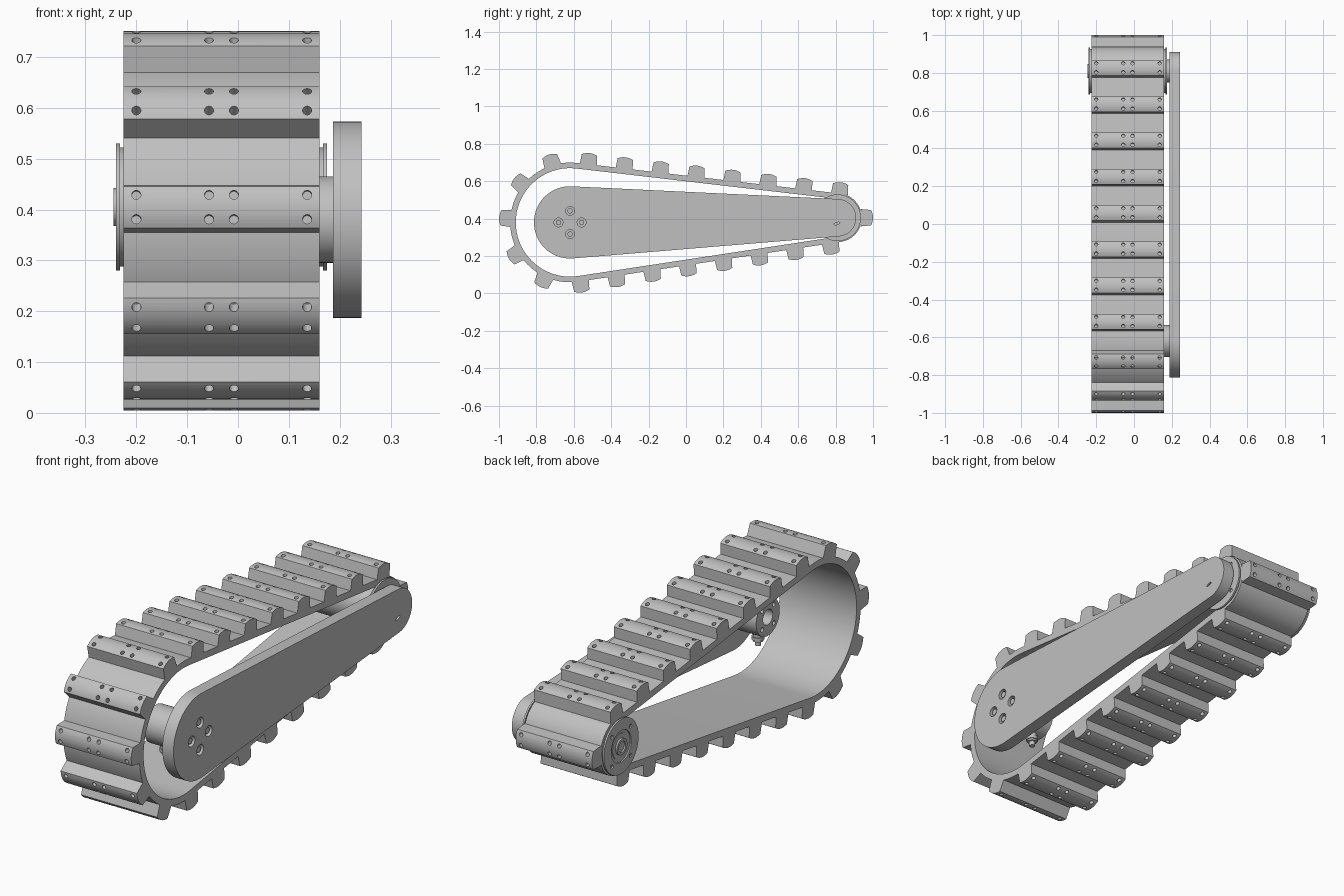
import bpy, bmesh, math
from mathutils import Matrix, Vector

old = bpy.data.objects.get("Cube")
if old:
    bpy.data.objects.remove(old, do_unlink=True)

grey = bpy.data.materials.new("plain grey")
grey.use_nodes = True
COLOR = (0.53, 0.53, 0.53, 1)
grey.diffuse_color = COLOR
grey.node_tree.nodes["Principled BSDF"].inputs["Base Color"].default_value = COLOR

BIG, SMALL = Vector((-0.62, 0.38)), Vector((0.81, 0.405))   # pulley centres (y, z)
X0, X1 = -0.225, 0.16                                       # belt width
BIG_R, SMALL_R = 0.32, 0.13


def polar(c, r, a):
    return Vector((c[0] + r * math.cos(a), c[1] + r * math.sin(a)))


def finish(name, bm):
    bmesh.ops.recalc_face_normals(bm, faces=bm.faces)
    mesh = bpy.data.meshes.new(name)
    bm.to_mesh(mesh)
    bm.free()
    return place(name, mesh)


def place(name, mesh):
    if not mesh.materials:
        mesh.materials.append(grey)
    mesh.shade_smooth()
    mesh.set_sharp_from_angle(angle=math.radians(30))
    ob = bpy.data.objects.new(name, mesh)
    bpy.context.collection.objects.link(ob)
    return ob


def add_prism(bm, pts, x0, x1):
    a = [bm.verts.new((x0, p[0], p[1])) for p in pts]
    b = [bm.verts.new((x1, p[0], p[1])) for p in pts]
    bm.faces.new(a)
    bm.faces.new(b[::-1])
    for i in range(len(pts)):
        j = (i + 1) % len(pts)
        bm.faces.new((a[i], b[i], b[j], a[j]))


def circle(c, r, n=48):
    return [polar(c, r, math.tau * i / n) for i in range(n)]


def prism(name, *parts):
    """One object from several (outline, x0, x1) solids."""
    bm = bmesh.new()
    for pts, x0, x1 in parts:
        add_prism(bm, pts, x0, x1)
    return finish(name, bm)


def cut(ob, cutter):
    """Subtract the cutter and bake the result."""
    mod = ob.modifiers.new("cut", 'BOOLEAN')
    mod.operation, mod.solver, mod.object = 'DIFFERENCE', 'EXACT', cutter
    cutter.hide_render = True
    deps = bpy.context.evaluated_depsgraph_get()
    mesh = bpy.data.meshes.new_from_object(ob.evaluated_get(deps))
    ob.modifiers.clear()
    ob.data = mesh
    bpy.data.objects.remove(cutter, do_unlink=True)
    mesh.shade_smooth()
    mesh.set_sharp_from_angle(angle=math.radians(30))
    return ob


def tangent_angles(R, r):
    d = SMALL - BIG
    tilt = math.atan2(d.y, d.x)
    spread = math.acos((R - r) / d.length)
    return tilt + spread, tilt - spread


def loop_outline(R, r, n=40):
    """Outline of a band stretched round both pulley centres."""
    up, down = tangent_angles(R, r)
    pts = [polar(SMALL, r, down + (up - down) * i / n) for i in range(n + 1)]
    span = math.tau + down - up
    return pts + [polar(BIG, R, up + span * i / n) for i in range(n + 1)]


# Belt: closed band with constant thickness
THICK = 0.03
outer = loop_outline(BIG_R, SMALL_R)
inner = loop_outline(BIG_R - THICK, SMALL_R - THICK)
bm = bmesh.new()
rings = [[bm.verts.new((x, p.x, p.y)) for p in pts]
         for pts, x in ((outer, X0), (outer, X1), (inner, X1), (inner, X0))]
for k in range(4):
    a, b = rings[k], rings[(k + 1) % 4]
    for i in range(len(a)):
        j = (i + 1) % len(a)
        bm.faces.new((a[i], b[i], b[j], a[j]))
finish("belt", bm)

# Cleat: tapered bar with a domed top, drilled with two rows of holes
dome = [(0.041 * t, 0.06 - 0.01 * t * t) for t in (i / 5 for i in range(-5, 6))]
cleat = prism("cleat", ([(-0.046, -0.004)] + dome + [(0.046, -0.004)], X0, X1))
bm = bmesh.new()
for x in (-0.2, -0.057, -0.008, 0.136):
    for y in (-0.024, 0.024):
        bmesh.ops.create_cone(bm, cap_ends=True, segments=14, radius1=0.009, radius2=0.009,
                              depth=0.06, matrix=Matrix.Translation((x, y, 0.06)))
cut(cleat, finish("cleat_drill", bm))
cleat_mesh = cleat.data
bpy.data.objects.remove(cleat)

# Cleats spread along the belt, starting at the tip of the small end
up, down = tangent_angles(BIG_R, SMALL_R)
run = (polar(SMALL, SMALL_R, up) - polar(BIG, BIG_R, up)).length
wrap = math.tau + down - up


def belt_at(s):
    if s < SMALL_R * up:
        return polar(SMALL, SMALL_R, s / SMALL_R), s / SMALL_R
    s -= SMALL_R * up
    if s < run:
        return polar(SMALL, SMALL_R, up).lerp(polar(BIG, BIG_R, up), s / run), up
    s -= run
    if s < BIG_R * wrap:
        return polar(BIG, BIG_R, up + s / BIG_R), up + s / BIG_R
    s -= BIG_R * wrap
    return polar(BIG, BIG_R, down).lerp(polar(SMALL, SMALL_R, down), s / run), down


for k in range(22):
    p, a = belt_at(k * 0.1932)
    ob = place(f"cleat_{k + 1}", cleat_mesh)
    ob.location = (0, p.x, p.y)
    ob.rotation_euler.x = a - math.pi / 2

# Side arm with counterbored screws at the big end and a small slot at the other
A0, A1 = 0.187, 0.243
arm = prism("side_arm", (loop_outline(0.193, 0.1), A0, A1))
screws = [polar(BIG, 0.062, math.pi / 2 * i) for i in range(4)]
slot = [(0.807 + 0.016 * math.cos(t), 0.374 + 0.006 * math.sin(t) + 0.004 * math.cos(t))
        for t in (math.tau * i / 16 for i in range(16))]
cut(arm, prism("arm_drill", *[(circle(c, 0.024, 24), A1 - 0.02, A1 + 0.02) for c in screws],
               (slot, A1 - 0.015, A1 + 0.02)))
prism("arm_screws", *[(circle(c, 0.014, 20), A1 - 0.025, A1 - 0.006) for c in screws])

# Motor hub inside the big end, with a bore, bolt holes and a cable gland
hub = prism("motor_hub", (circle(BIG, 0.085), 0.02, A0 + 0.002))
cut(hub, prism("hub_drill", (circle(BIG, 0.035, 32), 0, 0.07),
               *[(circle(polar(BIG, 0.06, math.pi / 4 + math.pi / 2 * i), 0.01, 14), 0, 0.04)
                 for i in range(4)]))
bm = bmesh.new()
for r, z, h in ((0.022, 0.285, 0.05), (0.027, 0.275, 0.014)):
    bmesh.ops.create_cone(bm, cap_ends=True, segments=24, radius1=r, radius2=r, depth=h,
                          matrix=Matrix.Translation((0.07, BIG.x, z)))
gland = finish("cable_gland", bm)
bm = bmesh.new()
bmesh.ops.create_cone(bm, cap_ends=True, segments=20, radius1=0.013, radius2=0.013, depth=0.05,
                      matrix=Matrix.Translation((0.07, BIG.x, 0.265)))
cut(gland, finish("gland_drill", bm))

# Drum at the small end, its stepped flanges, and the shaft to the arm
prism("drum", (circle(SMALL, 0.099, 64), X0, X1))
for side, edge, s in (("right", X0, -1), ("left", X1, 1)):
    prism(side + "_flange_step", (circle(SMALL, 0.117, 64), edge - s * 0.002, edge + s * 0.008))
    face = edge + s * 0.015
    flange = prism(side + "_flange", (circle(SMALL, 0.125, 64), edge + s * 0.007, face))
    holes = [(circle(polar(SMALL, 0.095, math.pi / 4 + math.pi / 2 * i), 0.009, 14),
              face - s * 0.006, face + s * 0.02) for i in range(4)]
    cut(flange, prism("flange_drill", (circle(SMALL, 0.072), face - s * 0.006, face + s * 0.02), *holes))
bearing = prism("bearing", (circle(SMALL, 0.058), X0 + 0.002, X0 - 0.012))
boss = prism("shaft_end", (circle(SMALL, 0.037), X0 + 0.01, X0 - 0.02))
cut(boss, prism("boss_drill", (circle(SMALL, 0.025, 32), X0 - 0.013, X0 - 0.05)))
prism("arm_shaft", (circle(SMALL, 0.06), X1 - 0.01, A0 + 0.002))
